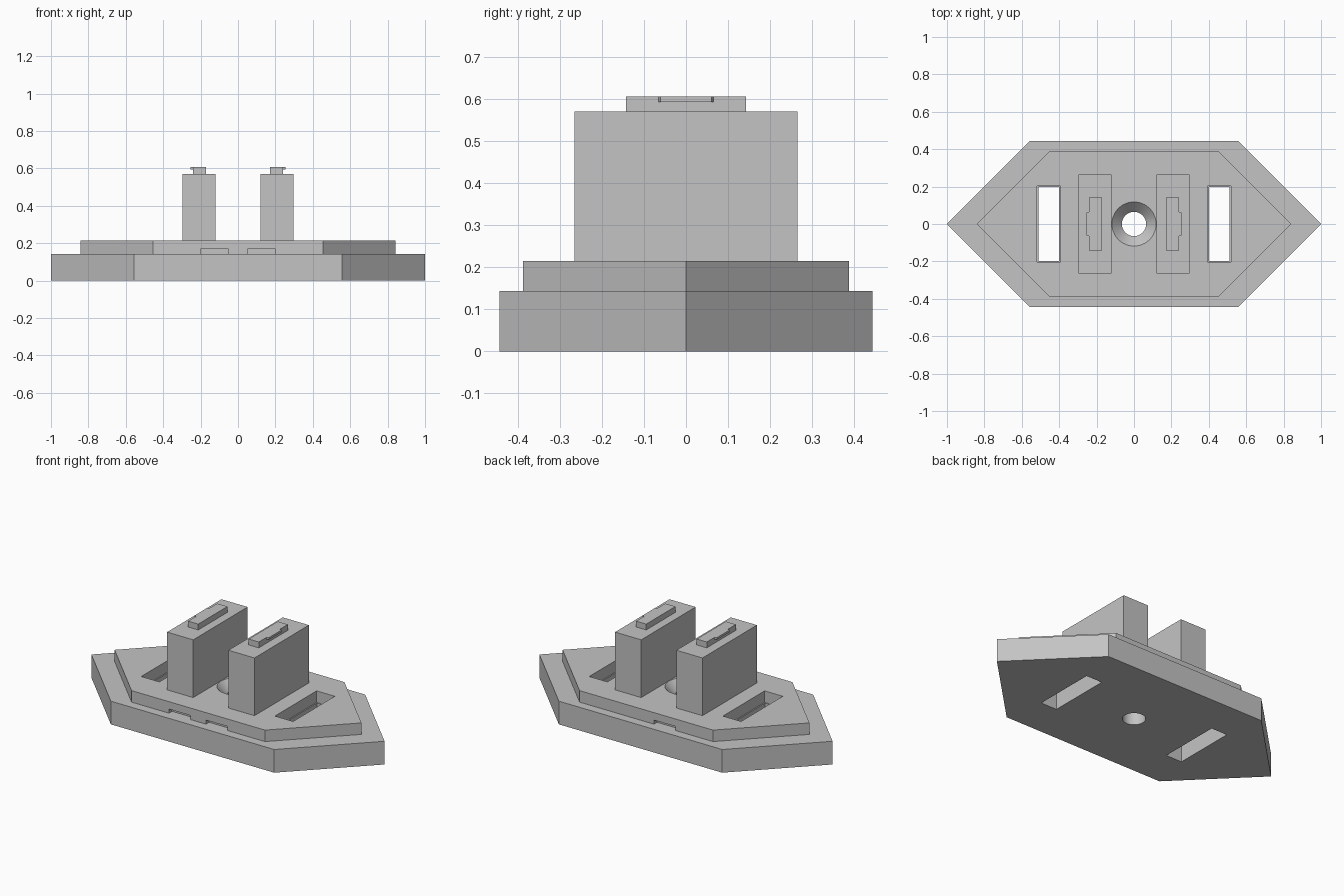
import bpy, bmesh, math

old = bpy.data.objects.get("Cube")
if old:
    bpy.data.objects.remove(old, do_unlink=True)

grey = bpy.data.materials.new("light_grey")
grey.use_nodes = True
colour = (0.55, 0.55, 0.55, 1)
grey.diffuse_color = colour
grey.node_tree.nodes["Principled BSDF"].inputs["Base Color"].default_value = colour


def finish(bm, name):
    bmesh.ops.recalc_face_normals(bm, faces=bm.faces)
    mesh = bpy.data.meshes.new(name)
    bm.to_mesh(mesh)
    bm.free()
    mesh.materials.append(grey)
    obj = bpy.data.objects.new(name, mesh)
    bpy.context.collection.objects.link(obj)
    return obj


def prism(name, outline, z0, z1):
    bm = bmesh.new()
    face = bm.faces.new([bm.verts.new((x, y, z0)) for x, y in outline])
    top = bmesh.ops.extrude_face_region(bm, geom=[face])["geom"]
    for v in top:
        if isinstance(v, bmesh.types.BMVert):
            v.co.z = z1
    return finish(bm, name)


def box(name, x0, x1, y0, y1, z0, z1):
    return prism(name, [(x0, y0), (x1, y0), (x1, y1), (x0, y1)], z0, z1)


def hexagon(tip, x, y):
    return [(tip, 0), (x, y), (-x, y), (-tip, 0), (-x, -y), (x, -y)]


def lathe(name, profile, steps=48):
    bm = bmesh.new()
    verts = [bm.verts.new((r, 0, z)) for r, z in profile]
    edges = [bm.edges.new(pair) for pair in zip(verts, verts[1:])]
    bmesh.ops.spin(bm, geom=verts + edges, axis=(0, 0, 1), cent=(0, 0, 0),
                   angle=math.tau, steps=steps, use_duplicate=False)
    bmesh.ops.remove_doubles(bm, verts=bm.verts, dist=0.0001)
    return finish(bm, name)


def cut(obj, cutters):
    bpy.context.view_layer.objects.active = obj
    for c in cutters:
        mod = obj.modifiers.new("cut", "BOOLEAN")
        mod.operation = "DIFFERENCE"
        mod.solver = "EXACT"
        mod.object = c
        bpy.ops.object.modifier_apply(modifier=mod.name)
        bpy.data.objects.remove(c, do_unlink=True)


def smooth(obj):
    bpy.ops.object.select_all(action="DESELECT")
    obj.select_set(True)
    bpy.context.view_layer.objects.active = obj
    bpy.ops.object.shade_smooth_by_angle(angle=math.radians(30))


STEP, DECK, TOWER, TOP = 0.143, 0.214, 0.57, 0.606

# Lower plate with screw hole and two slots
base = prism("base_plate", hexagon(1, 0.557, 0.443), 0, STEP)
cutters = [lathe("hole_cutter", [(0, -0.1), (0.065, -0.1), (0.065, 0.3), (0, 0.3)])]
for s in (-1, 1):
    a, b = sorted((s * 0.401, s * 0.511))
    cutters.append(box("slot_cutter", a, b, -0.197, 0.197, -0.1, 0.3))
cut(base, cutters)
smooth(base)

# Upper plate with countersink, wider slots and small edge notches
deck = prism("upper_plate", hexagon(0.842, 0.455, 0.387), STEP, DECK)
cutters = [lathe("countersink_cutter", [(0, 0), (0.065, 0), (0.065, 0.16),
                                        (0.118, DECK), (0.118, 0.3), (0, 0.3)])]
for s in (-1, 1):
    a, b = sorted((s * 0.394, s * 0.518))
    cutters.append(box("slot_cutter", a, b, -0.203, 0.203, 0, 0.3))
for sx, sy in ((-1, -1), (1, -1), (-1, 1)):
    a, b = sorted((sx * 0.052, sx * 0.2))
    c, d = sorted((sy * 0.357, sy * 0.5))
    cutters.append(box("notch_cutter", a, b, c, d, 0.1, 0.168))
cut(deck, cutters)
smooth(deck)

# Mirrored upright blocks, each with a ridge and an outward catch
for side, s in (("right", -1), ("left", 1)):
    a, b = sorted((s * 0.12, s * 0.298))
    box(side + "_block", a, b, -0.265, 0.265, DECK, TOWER)
    a, b = sorted((s * 0.172, s * 0.241))
    box(side + "_ridge", a, b, -0.142, 0.142, TOWER, TOP)
    prism(side + "_catch", [(s * 0.241, -0.065), (s * 0.254, -0.061),
                            (s * 0.254, 0.061), (s * 0.241, 0.065)], 0.593, TOP)
